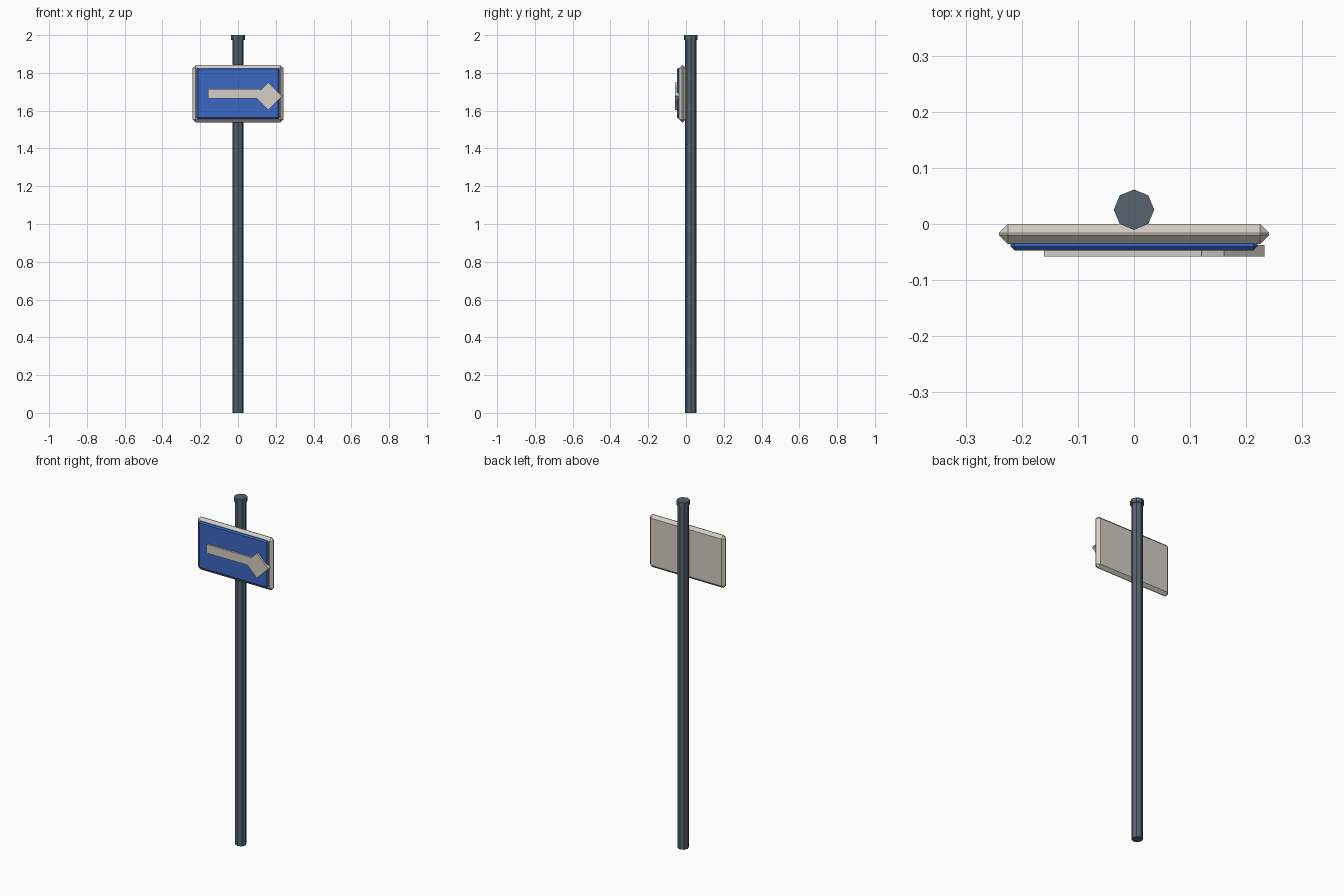
import bpy
import bmesh
import math
from mathutils import Matrix, Vector

if "Cube" in bpy.data.objects:
    bpy.data.objects.remove(bpy.data.objects["Cube"])


def material(name, rgb):
    m = bpy.data.materials.new(name)
    m.diffuse_color = (*rgb, 1)
    m.use_nodes = True
    m.node_tree.nodes["Principled BSDF"].inputs["Base Color"].default_value = m.diffuse_color
    return m


STEEL = material("slate_steel", (0.095, 0.125, 0.16))
WHITE = material("warm_white", (0.66, 0.62, 0.55))
BLUE = material("sign_blue", (0.045, 0.135, 0.55))


def finish(name, bm, mat):
    bmesh.ops.recalc_face_normals(bm, faces=bm.faces)
    mesh = bpy.data.meshes.new(name)
    bm.to_mesh(mesh)
    bm.free()
    mesh.materials.append(mat)
    ob = bpy.data.objects.new(name, mesh)
    bpy.context.collection.objects.link(ob)
    return ob


def box(name, centre, size, mat, bevel=0, turn=0):
    """Box with optional chamfer, turned about the y axis."""
    bm = bmesh.new()
    bmesh.ops.create_cube(bm, size=1)
    bmesh.ops.scale(bm, vec=size, verts=bm.verts)
    if bevel:
        bmesh.ops.bevel(bm, geom=bm.edges[:], offset=bevel, segments=1,
                        profile=0.5, affect='EDGES')
    bm.transform(Matrix.Translation(Vector(centre)) @ Matrix.Rotation(turn, 4, 'Y'))
    return finish(name, bm, mat)


def octagon(name, r, z0, z1, mat):
    bm = bmesh.new()
    bmesh.ops.create_cone(bm, cap_ends=True, segments=8, radius1=r, radius2=r,
                          depth=z1 - z0,
                          matrix=Matrix.Translation((0, 0.0255, (z0 + z1) / 2)))
    return finish(name, bm, mat)


# Post and its cap
octagon("post", 0.03, 0, 1.98, STEEL)
octagon("post_cap", 0.036, 1.975, 2.0, STEEL)

# Sign: chamfered backing board and raised blue panel
box("sign_board", (0, -0.018, 1.69), (0.482, 0.036, 0.303), WHITE, bevel=0.016)
box("blue_panel", (0, -0.037, 1.692), (0.44, 0.02, 0.27), BLUE, bevel=0.007)

# Arrow: straight shaft and square head stood on its corner
box("arrow_shaft", (-0.02, -0.0475, 1.689), (0.28, 0.02, 0.05), WHITE)
box("arrow_head", (0.16, -0.0475, 1.677), (0.103, 0.02, 0.103), WHITE, turn=math.pi / 4)
